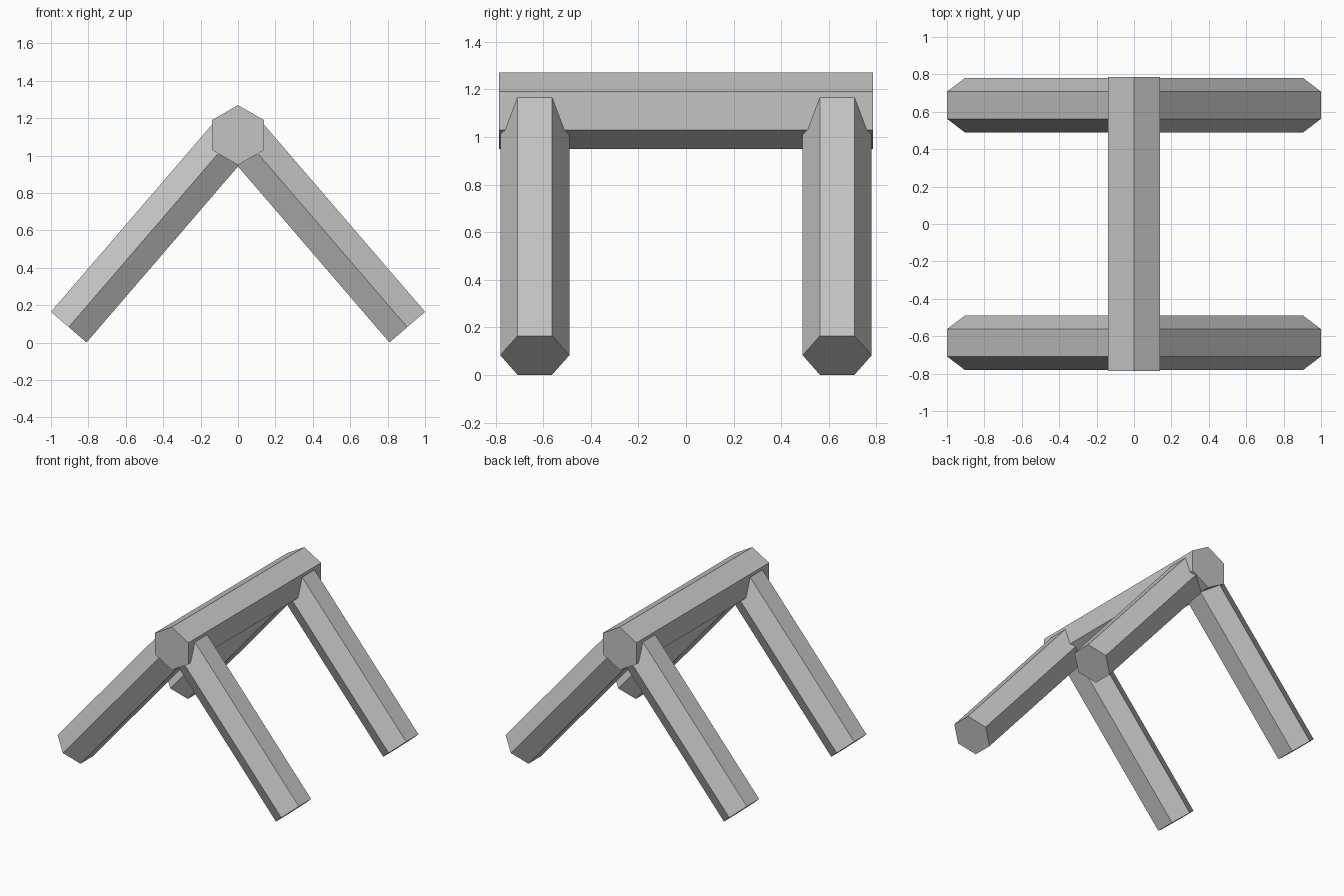
import bpy
from math import cos, sin, radians
from mathutils import Matrix, Vector

cube = bpy.data.objects.get("Cube")
if cube:
    bpy.data.objects.remove(cube, do_unlink=True)

# Single plain grey
GREY = (0.55, 0.55, 0.55, 1.0)
grey = bpy.data.materials.new("plain_grey")
grey.use_nodes = True
grey.diffuse_color = GREY
grey.node_tree.nodes["Principled BSDF"].inputs["Base Color"].default_value = GREY


def hex_bar(name, start, end, radius, corner):
    """Six-sided bar between two points, with one edge facing 'corner'."""
    start, end, corner = Vector(start), Vector(end), Vector(corner)
    axis = (end - start).normalized()
    side = axis.cross(corner)
    bpy.ops.mesh.primitive_cylinder_add(vertices=6, radius=radius,
                                        depth=(end - start).length)
    bar = bpy.context.object
    bar.name = name
    # Cylinder's first edge lies on local +y
    turn = Matrix((corner.cross(axis), corner, axis)).transposed().to_4x4()
    bar.data.transform(Matrix.Translation((start + end) / 2) @ turn)
    bar.data.materials.append(grey)
    return bar


# Ridge beam, edge upwards
hex_bar("ridge_beam", (0, -0.785, 1.11), (0, 0.785, 1.11), 0.16, (0, 0, 1))

# Four splayed legs, ending inside the beam
for y, end_name in ((-0.635, "front"), (0.635, "back")):
    for s, side_name in ((1, "left"), (-1, "right")):
        hex_bar(f"{end_name}_{side_name}_leg", (0.905 * s, y, 0.083),
                (0.03 * s, y, 1.1), 0.145, (0, 1, 0))
